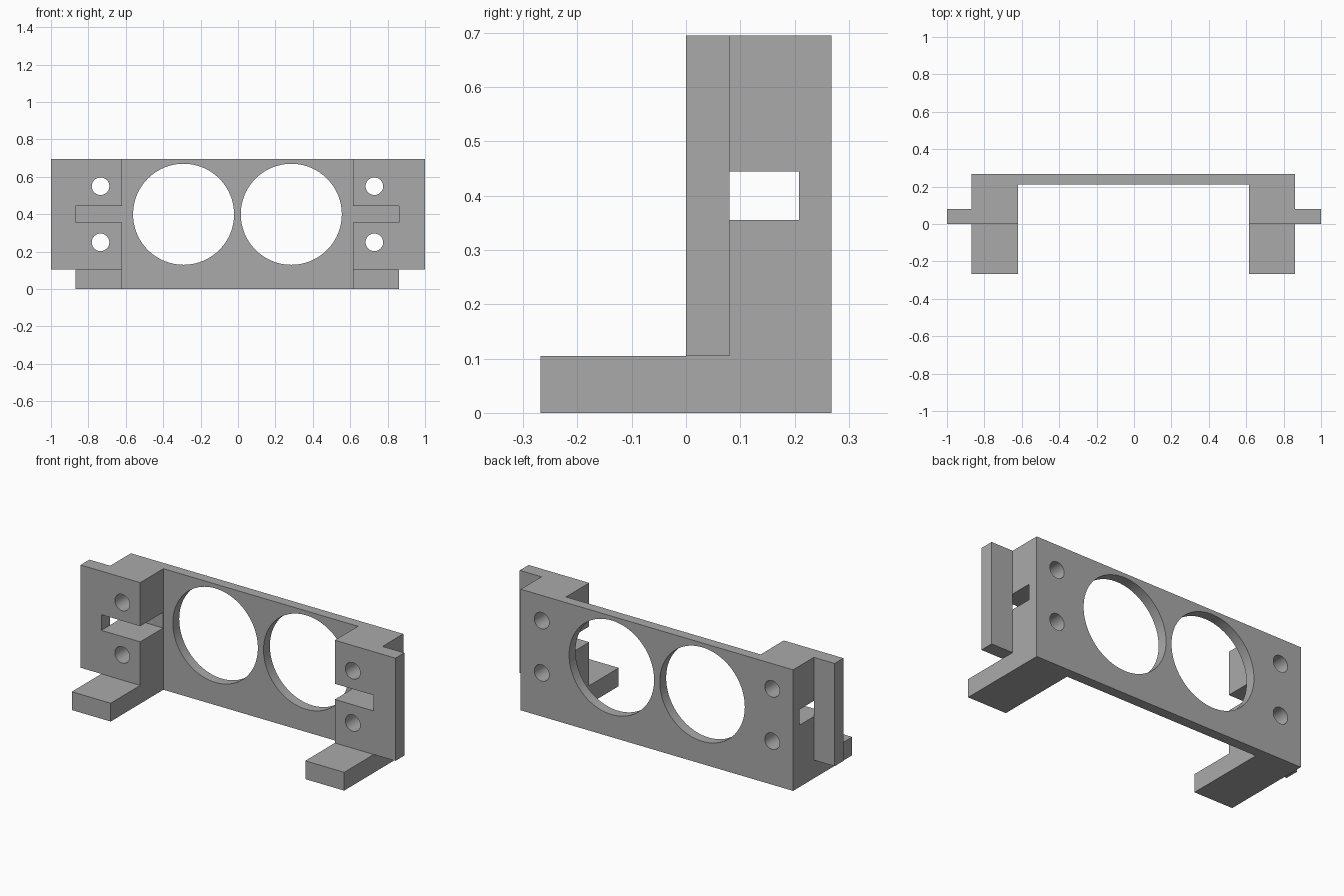
import bpy
import bmesh
import math

cube = bpy.data.objects.get("Cube")
if cube:
    bpy.data.objects.remove(cube, do_unlink=True)

grey = bpy.data.materials.new("plain grey")
grey.use_nodes = True
COLOUR = (0.4, 0.4, 0.4, 1)
grey.diffuse_color = COLOUR
grey.node_tree.nodes["Principled BSDF"].inputs["Base Color"].default_value = COLOUR

HEIGHT, FOOT_TOP = 0.695, 0.105
FRONT, BACK = -0.268, 0.268
INNER, OUTER = 0.618, 0.865      # side block, distance from the middle
SHIFT = -0.003                   # the body sits slightly off centre


def finish(name, bm):
    bmesh.ops.recalc_face_normals(bm, faces=bm.faces)
    mesh = bpy.data.meshes.new(name)
    bm.to_mesh(mesh)
    bm.free()
    mesh.materials.append(grey)
    obj = bpy.data.objects.new(name, mesh)
    bpy.context.collection.objects.link(obj)
    return obj


def prism(name, outline, bottom, top):
    bm = bmesh.new()
    face = bm.faces.new([bm.verts.new((x, y, bottom)) for x, y in outline])
    new = bmesh.ops.extrude_face_region(bm, geom=[face])["geom"]
    verts = [v for v in new if isinstance(v, bmesh.types.BMVert)]
    bmesh.ops.translate(bm, verts=verts, vec=(0, 0, top - bottom))
    return finish(name, bm)


def box(name, x0, x1, y0, y1, z0, z1):
    return prism(name, [(x0, y0), (x1, y0), (x1, y1), (x0, y1)], z0, z1)


def drill(name, x, z, radius, segments):
    bm = bmesh.new()
    bmesh.ops.create_cone(bm, cap_ends=True, segments=segments,
                          radius1=radius, radius2=radius, depth=2)
    obj = finish(name, bm)
    obj.location = (x, 0, z)
    obj.rotation_euler = (math.pi / 2, 0, 0)
    return obj


def combine(target, tool, operation):
    mod = target.modifiers.new(tool.name, "BOOLEAN")
    mod.operation = operation
    mod.solver = "EXACT"
    mod.object = tool
    tool.hide_render = True
    bpy.context.view_layer.update()
    bpy.context.view_layer.objects.active = target
    bpy.ops.object.modifier_apply(modifier=mod.name)
    bpy.data.objects.remove(tool, do_unlink=True)


def mirrored(half):
    left = [(x + SHIFT if x < 1 else x, y) for x, y in half]
    right = [(SHIFT - x if x < 1 else -x, y) for x, y in reversed(half)]
    return left + right


# Upper bracket: back plate, side blocks and mounting ears
upper = [(INNER, 0.21), (INNER, 0), (1, 0), (1, 0.08), (OUTER, 0.08), (OUTER, BACK)]
frame = prism("bracket_frame", mirrored(upper), FOOT_TOP, HEIGHT)

# Lower bracket: back plate and forward feet
lower = [(INNER, 0.21), (INNER, FRONT), (OUTER, FRONT), (OUTER, BACK)]
combine(frame, prism("feet", mirrored(lower), 0, FOOT_TOP), "UNION")

for side in (-1, 1):
    # Slot through each side block, closed in front by the ear
    a, b = sorted((side * (INNER - 0.05) + SHIFT, side * OUTER + SHIFT))
    combine(frame, box("slot", a, b, -0.05, 0.208, 0.355, 0.445), "DIFFERENCE")
    # Large round opening
    combine(frame, drill("opening", side * 0.288 + SHIFT, 0.4, 0.27, 96), "DIFFERENCE")
    # Screw holes
    for z in (0.25, 0.55):
        combine(frame, drill("screw_hole", side * 0.732 + SHIFT, z, 0.047, 40), "DIFFERENCE")

# Merge coplanar faces and keep the edges crisp
bm = bmesh.new()
bm.from_mesh(frame.data)
bmesh.ops.remove_doubles(bm, verts=bm.verts, dist=0.0001)
bmesh.ops.dissolve_limit(bm, angle_limit=0.01, verts=bm.verts, edges=bm.edges)
bm.to_mesh(frame.data)
bm.free()

bpy.ops.object.select_all(action="DESELECT")
frame.select_set(True)
bpy.context.view_layer.objects.active = frame
bpy.ops.object.shade_smooth_by_angle(angle=math.radians(30))
